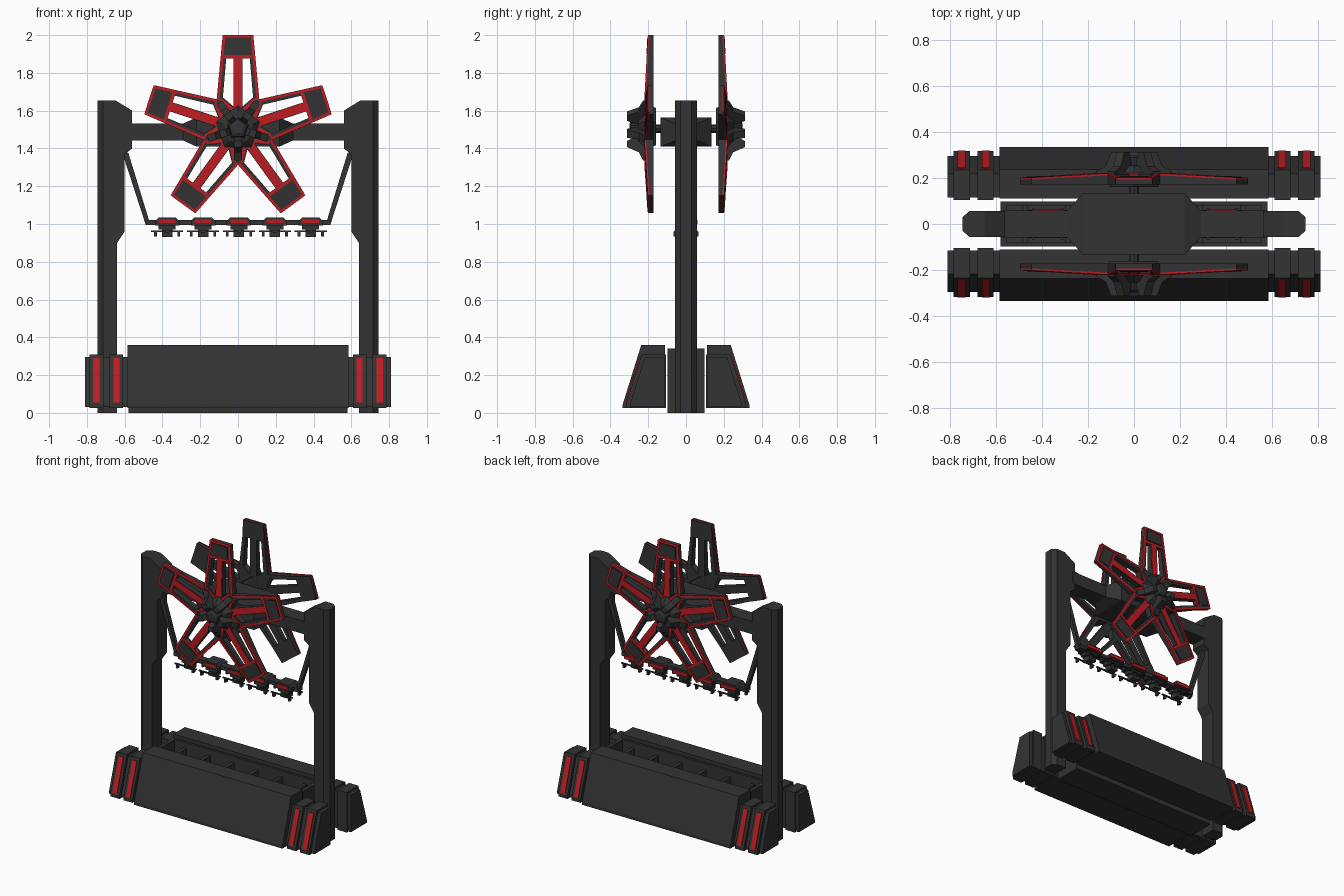
import bpy, bmesh
from math import cos, sin, pi

if "Cube" in bpy.data.objects:
    bpy.data.objects.remove(bpy.data.objects["Cube"])


def material(name, rgb):
    m = bpy.data.materials.new(name)
    m.diffuse_color = (*rgb, 1)
    m.use_nodes = True
    m.node_tree.nodes["Principled BSDF"].inputs["Base Color"].default_value = m.diffuse_color
    return m


DARK = material("dark_metal", (0.033, 0.033, 0.034))
RED = material("red_trim", (0.52, 0.012, 0.016))


def build(name, lofts, mat=DARK, mirror=""):
    """Each loft is a list of matching 3D loops, bridged and capped."""
    bm = bmesh.new()
    for loops in lofts:
        rings = [[bm.verts.new(p) for p in loop] for loop in loops]
        n = len(rings[0])
        for a, b in zip(rings, rings[1:]):
            for i in range(n):
                bm.faces.new((a[i], a[(i + 1) % n], b[(i + 1) % n], b[i]))
        bm.faces.new(rings[0])
        bm.faces.new(rings[-1])
    bmesh.ops.recalc_face_normals(bm, faces=bm.faces)
    me = bpy.data.meshes.new(name)
    bm.to_mesh(me)
    bm.free()
    me.materials.append(mat)
    ob = bpy.data.objects.new(name, me)
    bpy.context.collection.objects.link(ob)
    if mirror:
        mod = ob.modifiers.new("mirror", "MIRROR")
        mod.use_axis = ["x" in mirror, "y" in mirror, False]
        mod.use_mirror_merge = False
    return ob


def along_x(pts, a, b):
    return [[(x, y, z) for y, z in pts] for x in (a, b)]


def along_y(pts, a, b):
    return [[(x, y, z) for x, z in pts] for y in (a, b)]


def box(x0, x1, y0, y1, z0, z1):
    return along_x([(y0, z0), (y1, z0), (y1, z1), (y0, z1)], x0, x1)


# --- Posts with chamfered outer edge, and cross beam ---
post = [(.745, 0), (.745, 1.655), (.65, 1.655), (.56, 1.6), (.56, 1.4),
        (.6, 1.37), (.6, .96), (.64, .9), (.64, 0)]
build("post", [[[(min(x, lim), y, z) for x, z in post]
                for y, lim in ((-.057, .715), (-.03, .745), (.03, .745), (.057, .715))]], mirror="x")
beam = [(-.58, .058, .045), (-.29, .058, .045), (-.22, .135, .077),
        (.22, .135, .077), (.29, .058, .045), (.58, .058, .045)]
build("cross_beam", [[[(x, -w, 1.487 - h), (x, w, 1.487 - h), (x, w, 1.487 + h), (x, -w, 1.487 + h)]
                      for x, w, h in beam]])

# --- Base trough with five cells ---
dividers = [-.475 + .19 * i for i in range(6)]
build("base_trough", [box(-.58, .58, -.098, .098, 0, .06),
                      box(-.58, .58, -.098, -.08, .06, .34), box(-.58, .58, .08, .098, .06, .34),
                      box(-.58, -.555, -.08, .08, .06, .34), box(.555, .58, -.08, .08, .06, .34)]
      + [box(x - .012, x + .012, -.08, .08, .06, .3) for x in dividers])

# --- Sloped side panels and their ribbed end clamps ---
build("side_panel", [along_x([(-.11, .025), (-.335, .025), (-.335, .045), (-.237, .36), (-.11, .36)],
                             -.585, .585)], mirror="y")
rib = [(-.105, .025), (-.317, .025), (-.317, .05), (-.235, .31), (-.105, .31)]
groove = [(-.115, .03), (-.295, .03), (-.295, .05), (-.218, .295), (-.115, .295)]
build("end_clamp", [along_x(rib, .61, .68), along_x(rib, .712, .785),
                    along_x(groove, .58, .81)], mirror="xy")
strip = [(-.3205, .055), (-.2465, .29), (-.235, .29), (-.31, .055)]
build("clamp_red_strip", [along_x(strip, .627, .66), along_x(strip, .732, .768)], RED, "xy")

# --- Hanging rail ---
build("rail_strut", [along_y([(.6, 1.39), (.58, 1.375), (.465, 1.0), (.49, 1.0), (.61, 1.37)],
                             -.015, .015)], mirror="x")
build("hook_rail", [box(-.49, .49, -.025, .025, .995, 1.022)])
clamps, reds, clips = [], [], []
for i in range(5):
    x = .19 * (i - 2) + .005
    clamps.append(along_y([(x - .065, .992), (x + .065, .992), (x + .065, 1.015),
                           (x + .045, 1.035), (x - .045, 1.035), (x - .065, 1.015)], -.045, .05))
    reds += [box(x - .045, x + .045, -.049, -.045, 1.005, 1.025),
             box(x - .06, x + .06, .05, .062, 1.0, 1.022)]
    clips += [box(x - .045, x + .045, -.035, .035, .97, .995),
              box(x - .028, x + .028, -.03, .03, .932, .97),
              box(x - .085, x + .085, -.06, -.05, .957, .965),
              box(x - .085, x + .085, .05, .06, .957, .965),
              box(x - .01, x + .01, -.06, .06, .953, .965)]
    for s in (-1, 1):
        for y in (-.055, .055):
            clips.append(box(x + s * .062 - .007, x + s * .062 + .007, y - .012, y + .012, .935, .96))
build("hook_clamp", clamps)
build("hook_clamp_red", reds, RED)
build("hook_clip", clips)

# --- Five-bladed rotors, front one mirrored to the back ---
HUB_Z = 1.505


def turn(u, r, y, k, offset=0):
    a = k * 2 * pi / 5 + offset
    return (u * cos(a) + r * sin(a), y, HUB_Z + r * cos(a) - u * sin(a))


def front(r):
    return -.217 + .055 * max(0, r - .15)


def blades(name, polys, lift=0, back=None, mat=DARK):
    """Flat outlines (u across, r outward) repeated around the hub; thinner toward the tip."""
    lofts = []
    for k in range(5):
        for poly in polys:
            near = [turn(u, r, front(r) - lift, k) for u, r in poly]
            far = [turn(u, r, front(r) + .005 if back is None else back, k) for u, r in poly]
            lofts.append([near, far])
    return build(name, lofts, mat, "y")


def both(poly):
    return [poly, [(-u, r) for u, r in poly]]


blades("rotor_blade",
       both([(.086, .375), (.112, .154), (.08, .165), (.062, .375)])
       + [[(-.025, .12), (.025, .12), (.025, .375), (-.025, .375)],
          [(-.087, .375), (.087, .375), (.08, .495), (-.08, .495)],
          [(0, 0), (.112, .154), (.08, .165), (.027, .12), (-.027, .12), (-.08, .165), (-.112, .154)]],
       back=-.172)
blades("rotor_red_trim",
       both([(.081, .495), (.113, .154), (.098, .15), (.066, .495)])
       + both([(.098, .155), (.085, .16), (.022, .105), (.03, .095), (.045, .1)])
       + [[(-.07, .482), (.07, .482), (.07, .496), (-.07, .496)],
          [(-.075, .372), (.075, .372), (.074, .39), (-.074, .39)],
          [(-.022, .1), (.022, .1), (.022, .375), (-.022, .375)]],
       lift=.004, mat=RED)
blades("rotor_tip_panel", [[(-.06, .396), (.06, .396), (.057, .476), (-.057, .476)]], lift=.006)

# Hub: stepped pentagon, five claws toward the blade gaps, axle
rings = [(.11, -.16), (.125, -.2), (.12, -.222), (.085, -.25), (.06, -.255), (.05, -.29), (.03, -.298)]
build("rotor_hub", [[[turn(0, r, y, k) for k in range(5)] for r, y in rings]], mirror="y")
claw = [(.03, -.2), (.045, -.27), (.065, -.312), (.098, -.312), (.125, -.25), (.168, -.228), (.168, -.2)]
build("rotor_claw", [[[turn(u, r, y, k, pi / 5) for r, y in claw] for u in (-.02, .02)]
                     for k in range(5)], mirror="y")
build("axle", [[[(.022 * cos(i * pi / 4), y, HUB_Z + .022 * sin(i * pi / 4)) for i in range(8)]
                for y in (-.2, .2)]])
